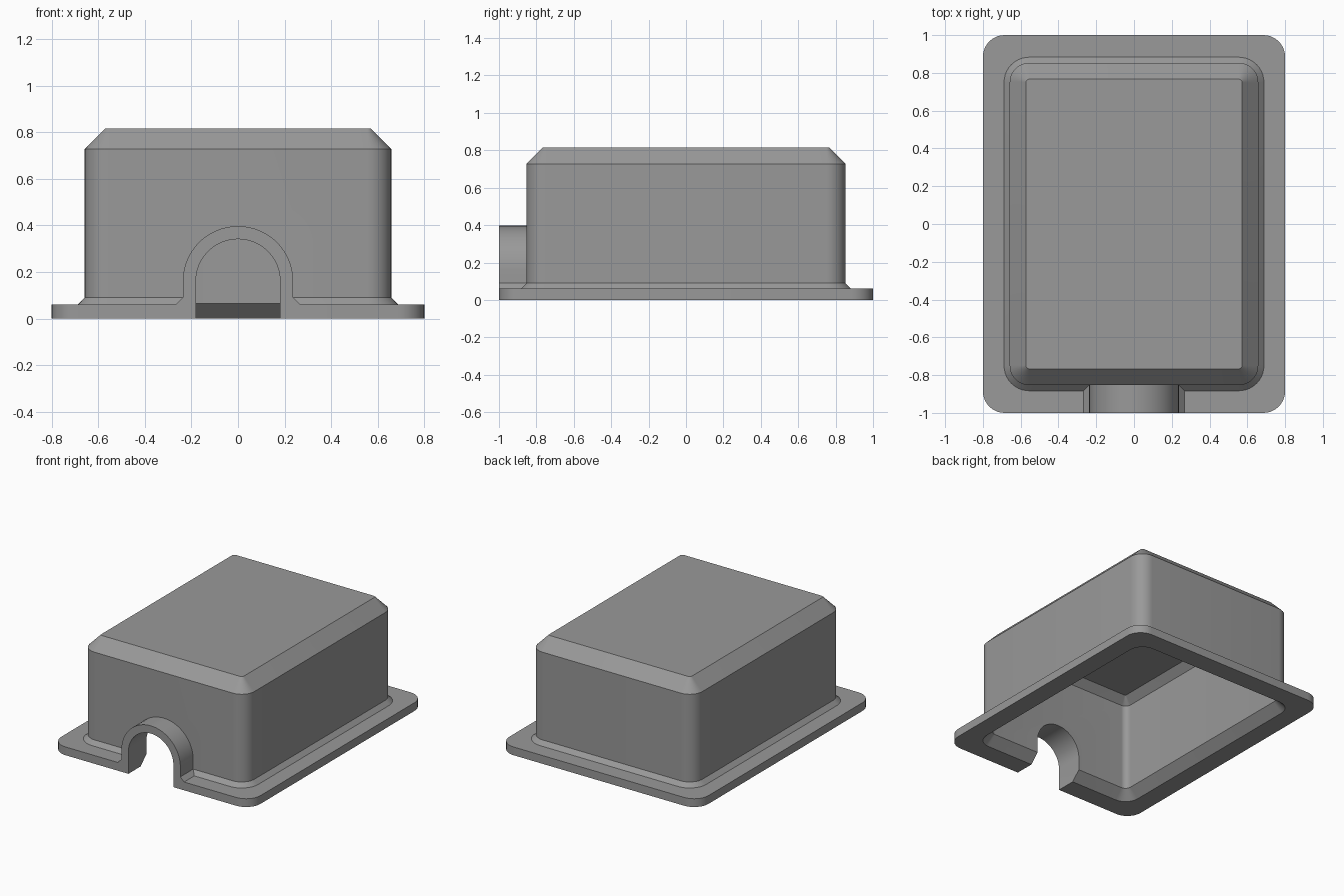
import bpy
import bmesh
from math import pi, sin, cos, radians

if "Cube" in bpy.data.objects:
    bpy.data.objects.remove(bpy.data.objects["Cube"])

grey = bpy.data.materials.new("plain grey")
grey.diffuse_color = (0.32, 0.32, 0.32, 1)
grey.use_nodes = True
grey.node_tree.nodes["Principled BSDF"].inputs["Base Color"].default_value = grey.diffuse_color


def add_object(name, bm):
    bmesh.ops.recalc_face_normals(bm, faces=bm.faces)
    mesh = bpy.data.meshes.new(name)
    bm.to_mesh(mesh)
    bm.free()
    mesh.materials.append(grey)
    obj = bpy.data.objects.new(name, mesh)
    bpy.context.collection.objects.link(obj)
    return obj


def rounded_rect(hx, hy, r, n=10):
    """Outline of a rectangle with rounded corners."""
    pts = []
    for k, (sx, sy) in enumerate([(1, 1), (-1, 1), (-1, -1), (1, -1)]):
        for i in range(n + 1):
            a = (k + i / n) * pi / 2
            pts.append((sx * (hx - r) + r * cos(a), sy * (hy - r) + r * sin(a)))
    return pts


def loft(name, rings):
    """Closed solid through rings of (half x, half y, corner radius, z)."""
    bm = bmesh.new()
    loops = [[bm.verts.new((x, y, z)) for x, y in rounded_rect(hx, hy, r)]
             for hx, hy, r, z in rings]
    for a, b in zip(loops, loops[1:]):
        for i in range(len(a)):
            j = (i + 1) % len(a)
            bm.faces.new((a[i], a[j], b[j], b[i]))
    bm.faces.new(loops[0])
    bm.faces.new(loops[-1])
    return add_object(name, bm)


def prism(name, outline, y0, y1):
    """Extrude an x-z outline along y."""
    bm = bmesh.new()
    face = bm.faces.new([bm.verts.new((x, y0, z)) for x, z in outline])
    out = bmesh.ops.extrude_face_region(bm, geom=[face])
    verts = [v for v in out["geom"] if isinstance(v, bmesh.types.BMVert)]
    bmesh.ops.translate(bm, verts=verts, vec=(0, y1 - y0, 0))
    return add_object(name, bm)


def arch(r, zc, n=32):
    return [(r * cos(pi * i / n), zc + r * sin(pi * i / n)) for i in range(n + 1)]


def combine(target, tool, operation):
    mod = target.modifiers.new(operation.lower(), "BOOLEAN")
    mod.operation = operation
    mod.solver = "EXACT"
    mod.object = tool
    bpy.context.view_layer.objects.active = target
    bpy.ops.object.modifier_apply(modifier=mod.name)
    bpy.data.objects.remove(tool)


# Outer shell: flange, sloped foot, wall and chamfered top
cover = loft("box_cover", [
    (0.80, 1.00, 0.115, 0.0), (0.80, 1.00, 0.115, 0.06),
    (0.688, 0.883, 0.133, 0.06), (0.658, 0.853, 0.103, 0.09),
    (0.658, 0.853, 0.103, 0.727), (0.572, 0.767, 0.018, 0.815)])

# Cable arch with sloped feet where it meets the flange
right_foot = [(0.267, 0.0), (0.267, 0.06), (0.237, 0.09)]
left_foot = [(-x, z) for x, z in reversed(right_foot)]
combine(cover, prism("cable_arch", right_foot + arch(0.237, 0.16) + left_foot,
                     -1.0, -0.82), "UNION")

# Hollow inside, following the outer shape at constant thickness
combine(cover, loft("cavity", [
    (0.763, 0.958, 0.205, -0.1), (0.598, 0.793, 0.043, 0.065),
    (0.598, 0.793, 0.043, 0.703), (0.547, 0.742, 0.006, 0.755)]), "DIFFERENCE")

# Cable opening through the arch and front wall
combine(cover, prism("cable_opening", [(0.181, -0.1)] + arch(0.181, 0.16)
                     + [(-0.181, -0.1)], -1.1, -0.7), "DIFFERENCE")

# Smooth rounded corners, sharp chamfers
bpy.ops.object.select_all(action="DESELECT")
cover.select_set(True)
bpy.context.view_layer.objects.active = cover
bpy.ops.object.shade_smooth_by_angle(angle=radians(30))
